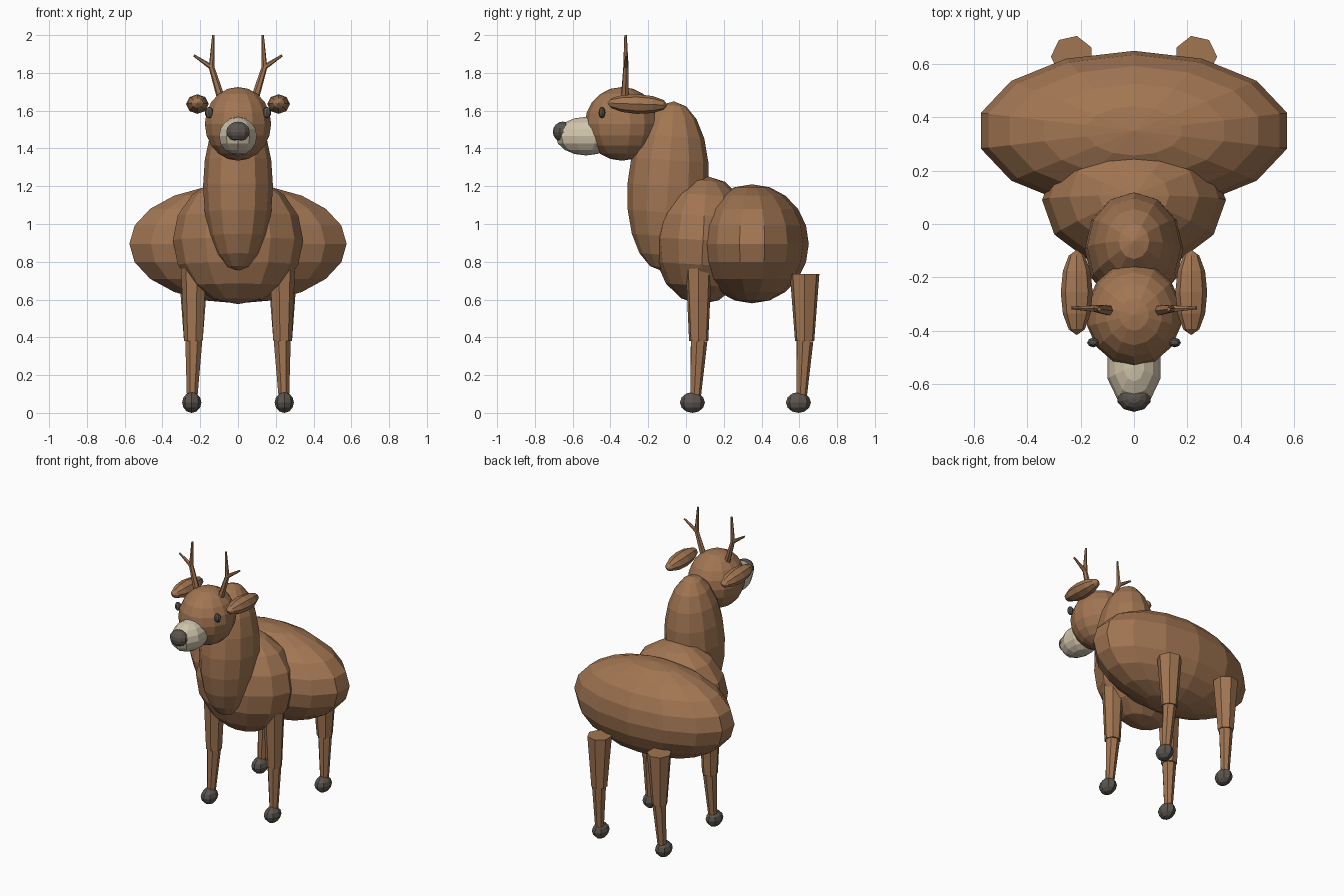
import bpy
import bmesh
import math
from mathutils import Matrix, Vector

cube = bpy.data.objects.get("Cube")
if cube:
    bpy.data.objects.remove(cube)


def material(name, rgb):
    mat = bpy.data.materials.new(name)
    mat.use_nodes = True
    color = (*rgb, 1)
    mat.diffuse_color = color
    mat.node_tree.nodes["Principled BSDF"].inputs["Base Color"].default_value = color
    return mat


brown = material("brown fur", (0.36, 0.18, 0.085))
cream = material("cream muzzle", (0.64, 0.56, 0.41))
dark = material("dark horn", (0.105, 0.09, 0.075))


def finish(bm, name, mat):
    mesh = bpy.data.meshes.new(name)
    bm.to_mesh(mesh)
    bm.free()
    mesh.materials.append(mat)
    obj = bpy.data.objects.new(name, mesh)
    bpy.context.collection.objects.link(obj)
    return obj


def ellipsoid(name, mat, center, radii, segments=12, rings=8, tilt=0):
    """Flat-shaded ellipsoid, tilted about the x axis in degrees."""
    bm = bmesh.new()
    turn = Matrix.Rotation(math.radians(tilt), 4, "X")
    matrix = Matrix.Translation(center) @ turn @ Matrix.Diagonal((*radii, 1))
    bmesh.ops.create_uvsphere(bm, u_segments=segments, v_segments=rings,
                              radius=1, matrix=matrix)
    return finish(bm, name, mat)


def taper(name, mat, start, end, r_start, r_end, sides):
    """Tapered prism running between two points."""
    start, end = Vector(start), Vector(end)
    axis = end - start
    turn = axis.to_track_quat("Z", "Y").to_matrix().to_4x4()
    bm = bmesh.new()
    bmesh.ops.create_cone(bm, cap_ends=True, segments=sides, radius1=r_start,
                          radius2=r_end, depth=axis.length,
                          matrix=Matrix.Translation((start + end) / 2) @ turn)
    return finish(bm, name, mat)


# Torso, neck and head
ellipsoid("rear_body", brown, (0, 0.35, 0.895), (0.59, 0.30, 0.315), 14, 10)
ellipsoid("chest", brown, (0, 0.09, 0.915), (0.345, 0.26, 0.34), 12, 8, -3)
ellipsoid("neck", brown, (0, -0.095, 1.2), (0.185, 0.215, 0.45), 12, 10, -4)
ellipsoid("head", brown, (0, -0.34, 1.53), (0.18, 0.195, 0.195), 14, 10)
ellipsoid("muzzle", cream, (0, -0.53, 1.465), (0.105, 0.16, 0.102), 10, 8)
ellipsoid("nose", dark, (0, -0.652, 1.488), (0.065, 0.053, 0.054), 10, 8)

for side, s in (("left", 1), ("right", -1)):
    # Eyes and backward-lying ears
    ellipsoid(side + "_eye", dark, (s * 0.153, -0.445, 1.59), (0.023, 0.018, 0.03), 8, 6)
    ellipsoid(side + "_ear", brown, (s * 0.215, -0.257, 1.635), (0.06, 0.052, 0.16), 8, 6, 88)

    # Forked antlers
    fork = (s * 0.14, -0.318, 1.83)
    taper(side + "_antler_stem", brown, (s * 0.088, -0.325, 1.66), fork, 0.022, 0.015, 6)
    taper(side + "_antler_tip", brown, fork, (s * 0.13, -0.32, 2.0), 0.015, 0.007, 6)
    taper(side + "_antler_branch", brown, fork, (s * 0.234, -0.315, 1.893), 0.014, 0.006, 6)

    # Legs: thick upper part, slim lower part, rounded hoof
    for end, y, top, r_top in (("front", 0.067, 0.765, 0.07), ("rear", 0.628, 0.735, 0.08)):
        name = side + "_" + end
        knee = Vector((s * 0.234, y, 0.38))
        taper(name + "_upper_leg", brown, (s * 0.232, y, top), knee, r_top, 0.052, 7)
        taper(name + "_lower_leg", brown, knee, (s * 0.243, y - 0.018, 0.07), 0.046, 0.028, 7)
        ellipsoid(name + "_hoof", dark, (s * 0.245, y - 0.033, 0.055), (0.051, 0.066, 0.055), 8, 6)
